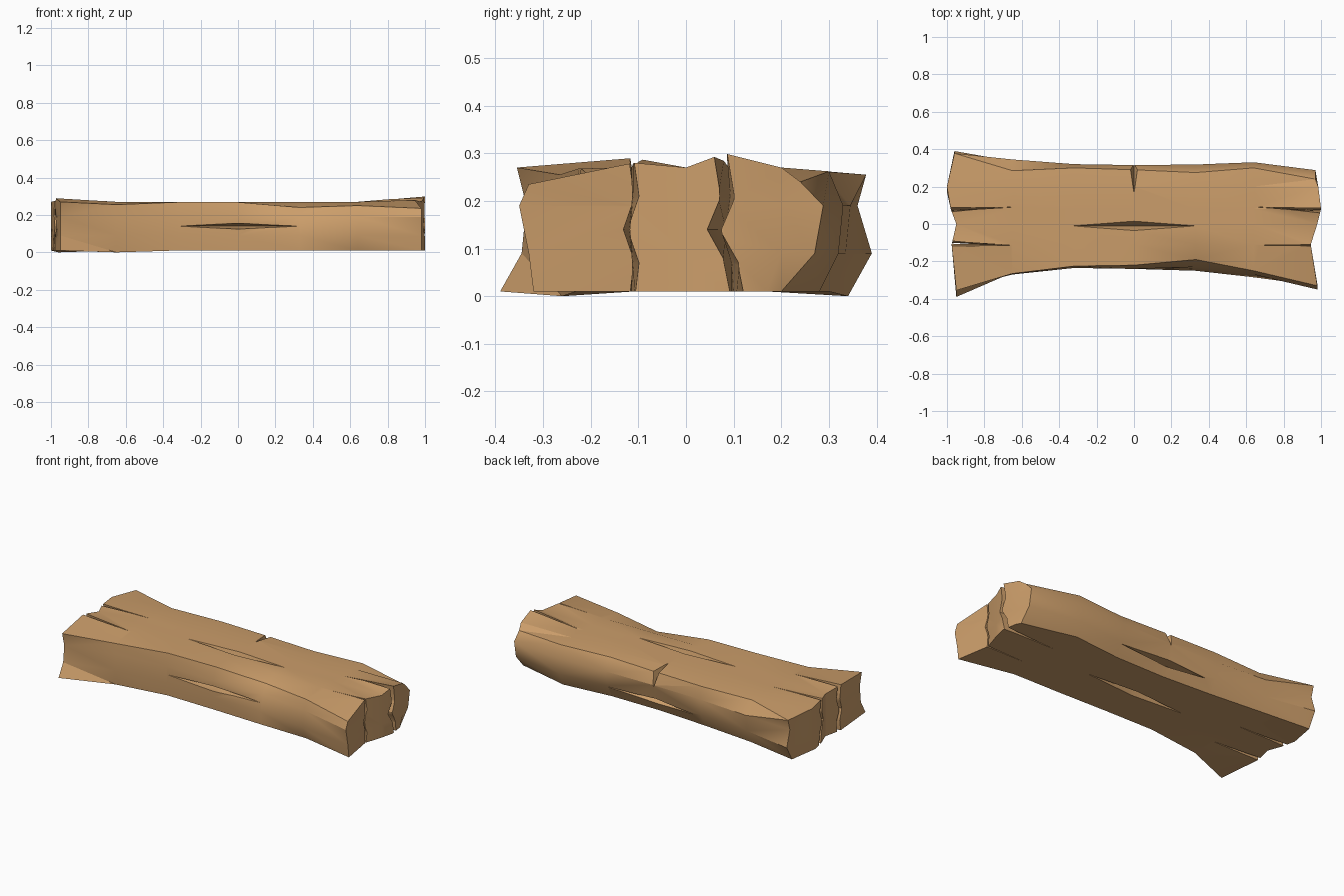
import bpy, bmesh
from mathutils import Vector

if "Cube" in bpy.data.objects:
    bpy.data.objects.remove(bpy.data.objects["Cube"])

wood = bpy.data.materials.new("wood")
wood.diffuse_color = (0.60, 0.34, 0.145, 1)
wood.use_nodes = True
wood.node_tree.nodes["Principled BSDF"].inputs["Base Color"].default_value = wood.diffuse_color


def make_object(name, bm):
    bmesh.ops.recalc_face_normals(bm, faces=bm.faces)
    me = bpy.data.meshes.new(name)
    bm.to_mesh(me)
    bm.free()
    me.materials.append(wood)
    ob = bpy.data.objects.new(name, me)
    bpy.context.collection.objects.link(ob)
    return ob


# --- Log body: lofted cross-sections, 4 rows in z by 6 columns in y ---
# station x, front y (bottom to top), back y (bottom to top), front top z
stations = [
    (-.96, (-.39, -.345, -.335, -.355), (.34, .39, .36, .378), .270),
    (-.65, (-.26, -.27, -.27, -.265), (.30, .335, .345, .285), .255),
    (-.32, (-.23, -.235, -.235, -.225), (.27, .31, .32, .30), .268),
    (0.0, (-.235, -.24, -.24, -.22), (.25, .29, .315, .29), .268),
    (.33, (-.245, -.25, -.23, -.19), (.25, .29, .318, .275), .240),
    (.64, (-.25, -.285, -.27, -.25), (.28, .32, .33, .30), .250),
    (.97, (-.32, -.33, -.35, -.33), (.20, .27, .288, .24), .235),
]
inner_y = (-.11, 0, .08, .2)
end_x = {0: (-.95, -.975, -.95, -.98, -1.0, -.96),
         6: (.98, .945, .98, 1.0, .985, .97)}
end_top = {0: (.27, .29, .27, .275, .27, .255),
           6: (.235, .28, .27, .30, .27, .24)}

bm = bmesh.new()
grid = []
for i, (x, front, back, ftop) in enumerate(stations):
    tops = end_top.get(i, (ftop, .27, .27, .27, .27, .262))
    rows = []
    for r, z in enumerate((.01, .09, .19, None)):
        row = []
        for c in range(6):
            y = front[r] if c == 0 else back[r] if c == 5 else inner_y[c - 1]
            if c == 4 and r == 0:
                y = min(y, .17)
            zz = tops[c] if z is None else z
            if r == 0 and (i, c) in ((1, 0), (0, 5)):
                zz = 0
            px = end_x[i][c] if i in end_x else x
            is_skin = r in (0, 3) or c in (0, 5) or i in end_x
            row.append(bm.verts.new((px, y, zz)) if is_skin else None)
        rows.append(row)
    grid.append(rows)

for i in range(6):
    a, b = grid[i], grid[i + 1]
    for c in range(5):
        for r in (0, 3):
            bm.faces.new((a[r][c], a[r][c + 1], b[r][c + 1], b[r][c]))
    for r in range(3):
        for c in (0, 5):
            bm.faces.new((a[r][c], a[r + 1][c], b[r + 1][c], b[r][c]))
for i in (0, 6):
    g = grid[i]
    for r in range(3):
        for c in range(5):
            bm.faces.new((g[r][c], g[r][c + 1], g[r + 1][c + 1], g[r + 1][c]))
bmesh.ops.triangulate(bm, faces=bm.faces)
log = make_object("wooden_log", bm)


def hull(name, pts):
    bm = bmesh.new()
    for p in pts:
        bm.verts.new(p)
    bmesh.ops.convex_hull(bm, input=bm.verts)
    return make_object(name, bm)


def crack(name, centre, side, depth):
    """Long diamond crack opening along x."""
    c, s, d = Vector(centre), Vector(side), Vector(depth)
    e = Vector((.33, 0, 0))
    return hull(name, (c - e, c + e, c - s, c + s, c + d, c - d))


def split(name, tip_x, tip_y, end_y, width, zig):
    """Zigzag wedge cutting an end of the log from top to bottom."""
    bm = bmesh.new()
    end = 1.05 if tip_x > 0 else -1.05
    levels = []
    for z, off in zip((-.03, .07, .14, .21, .33), zig):
        levels.append([bm.verts.new((tip_x, tip_y + off * .3, z)),
                       bm.verts.new((end, end_y + off - width / 2, z)),
                       bm.verts.new((end, end_y + off + width / 2, z))])
    for lo, hi in zip(levels, levels[1:]):
        for k in range(3):
            j = (k + 1) % 3
            bm.faces.new((lo[k], lo[j], hi[j], hi[k]))
    bm.faces.new(levels[0])
    bm.faces.new(levels[-1])
    bmesh.ops.triangulate(bm, faces=bm.faces)
    return make_object(name, bm)


small = (0, .012, -.012, .012, -.005)
large = (.04, .02, -.02, .01, -.01)
cutters = [
    # cracks on four sides
    crack("top_crack", (0, -.01, .27), (0, .025, 0), (0, 0, -.07)),
    crack("bottom_crack", (0, .01, .01), (0, .025, 0), (0, 0, .07)),
    crack("front_crack", (0, -.238, .14), (0, 0, .016), (0, .07, 0)),
    crack("back_crack", (0, .285, .08), (0, -.008, -.018), (0, -.06, .02)),
    # notch in the upper back edge
    hull("back_notch", ((0, .15, .28), (-.04, .36, .30), (.04, .36, .30), (0, .34, .16))),
    # end splits
    split("right_front_split", .67, -.115, -.115, .018, small),
    split("right_back_split", .66, .09, .075, .035, large),
    split("left_front_split", -.66, -.115, -.1, .032, small),
    split("left_back_split", -.65, .09, .075, .032, large),
]

bpy.context.view_layer.objects.active = log
log.select_set(True)
for cut in cutters:
    mod = log.modifiers.new(cut.name, 'BOOLEAN')
    mod.operation = 'DIFFERENCE'
    mod.solver = 'EXACT'
    mod.object = cut
    bpy.ops.object.modifier_apply(modifier=mod.name)
    bpy.data.objects.remove(cut)
bpy.ops.object.shade_smooth_by_angle(angle=0.5)
